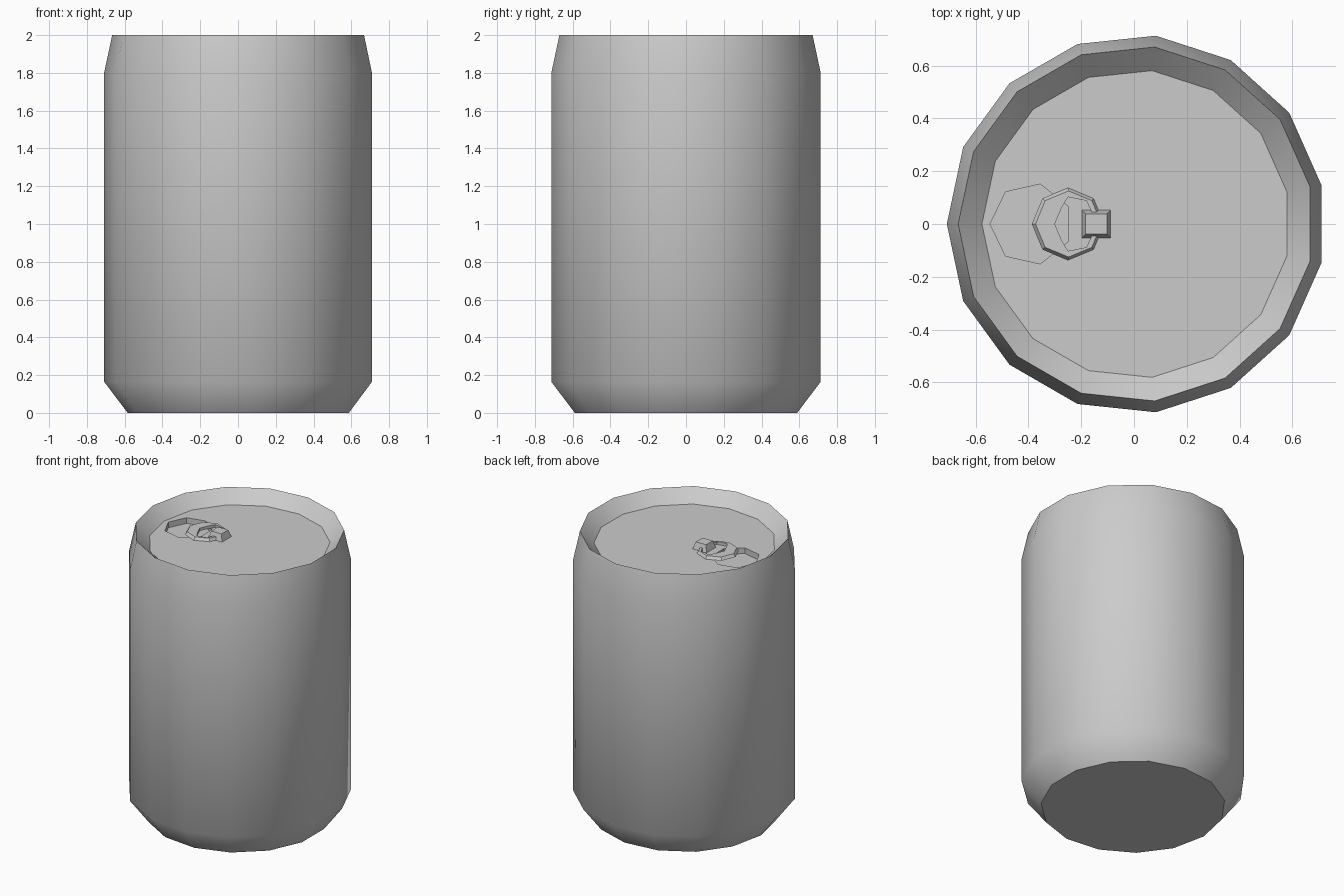
import bpy, bmesh
from math import cos, sin, pi, radians

if "Cube" in bpy.data.objects:
    bpy.data.objects.remove(bpy.data.objects["Cube"])

LID = 1.915


def ring(n, r, z, cx=0.0, sx=1.0):
    """Regular polygon with one corner pointing to -x."""
    return [(cx + sx * r * cos(pi + 2 * pi * i / n), r * sin(pi + 2 * pi * i / n), z)
            for i in range(n)]


def loft(name, rings, closed=False, smooth=None):
    """Skin stacked rings; cap both ends, or join last to first if closed."""
    bm = bmesh.new()
    loops = [[bm.verts.new(p) for p in r] for r in rings]
    n = len(loops[0])
    pairs = list(zip(loops, loops[1:]))
    if closed:
        pairs.append((loops[-1], loops[0]))
    else:
        bm.faces.new(loops[0][::-1])
        bm.faces.new(loops[-1])
    for a, b in pairs:
        for i in range(n):
            j = (i + 1) % n
            bm.faces.new((a[i], a[j], b[j], b[i]))
    bmesh.ops.recalc_face_normals(bm, faces=bm.faces)
    me = bpy.data.meshes.new(name)
    bm.to_mesh(me)
    bm.free()
    ob = bpy.data.objects.new(name, me)
    bpy.context.collection.objects.link(ob)
    return ob


def smooth(ob, deg):
    bpy.ops.object.select_all(action='DESELECT')
    ob.select_set(True)
    bpy.context.view_layer.objects.active = ob
    bpy.ops.object.shade_smooth_by_angle(angle=radians(deg))


# Can body: base, walls, neck, rim and sunken lid
profile = [(0.592, 0), (0.717, 0.165), (0.717, 1.80), (0.674, 2.0), (0.584, LID)]
can = loft("can_body", [ring(15, r, z, 0.008) for r, z in profile])

# Seven-sided drinking opening pressed into the lid
cutter = loft("opening_cutter", [ring(7, 0.155, z, -0.39) for z in (LID - 0.04, LID + 0.05)])
cutter.hide_render = True
mod = can.modifiers.new("opening", 'BOOLEAN')
mod.operation = 'DIFFERENCE'
mod.solver = 'EXACT'
mod.object = cutter
bpy.context.view_layer.objects.active = can
bpy.ops.object.modifier_apply(modifier=mod.name)
bpy.data.objects.remove(cutter)
smooth(can, 40)

# Pull ring: wide at the finger end, thin toward the rivet
outer_low = ring(8, 0.137, LID + 0.002, -0.25)
outer_top = ring(8, 0.125, LID + 0.022, -0.248)
half = [(-0.30, 0), (-0.275, -0.06), (-0.25, -0.102), (-0.18, -0.088), (-0.14, 0)]
hole = half + [(x, -y) for x, y in half[3:0:-1]]
inner_top = [(x, y, LID + 0.022) for x, y in hole]
inner_low = [(x, y, LID + 0.002) for x, y in hole]
tab = loft("pull_ring", [outer_low, outer_top, inner_top, inner_low], closed=True)
smooth(tab, 30)

# Rivet block with a bevelled top
cx, hx, hy = -0.143, 0.056, 0.054
corners = [(-1, -1), (1, -1), (1, 1), (-1, 1)]
loft("rivet_block", [[(cx + a * (hx - d), b * (hy - d), z) for a, b in corners]
                     for d, z in ((0, LID - 0.005), (0.016, LID + 0.048))])
